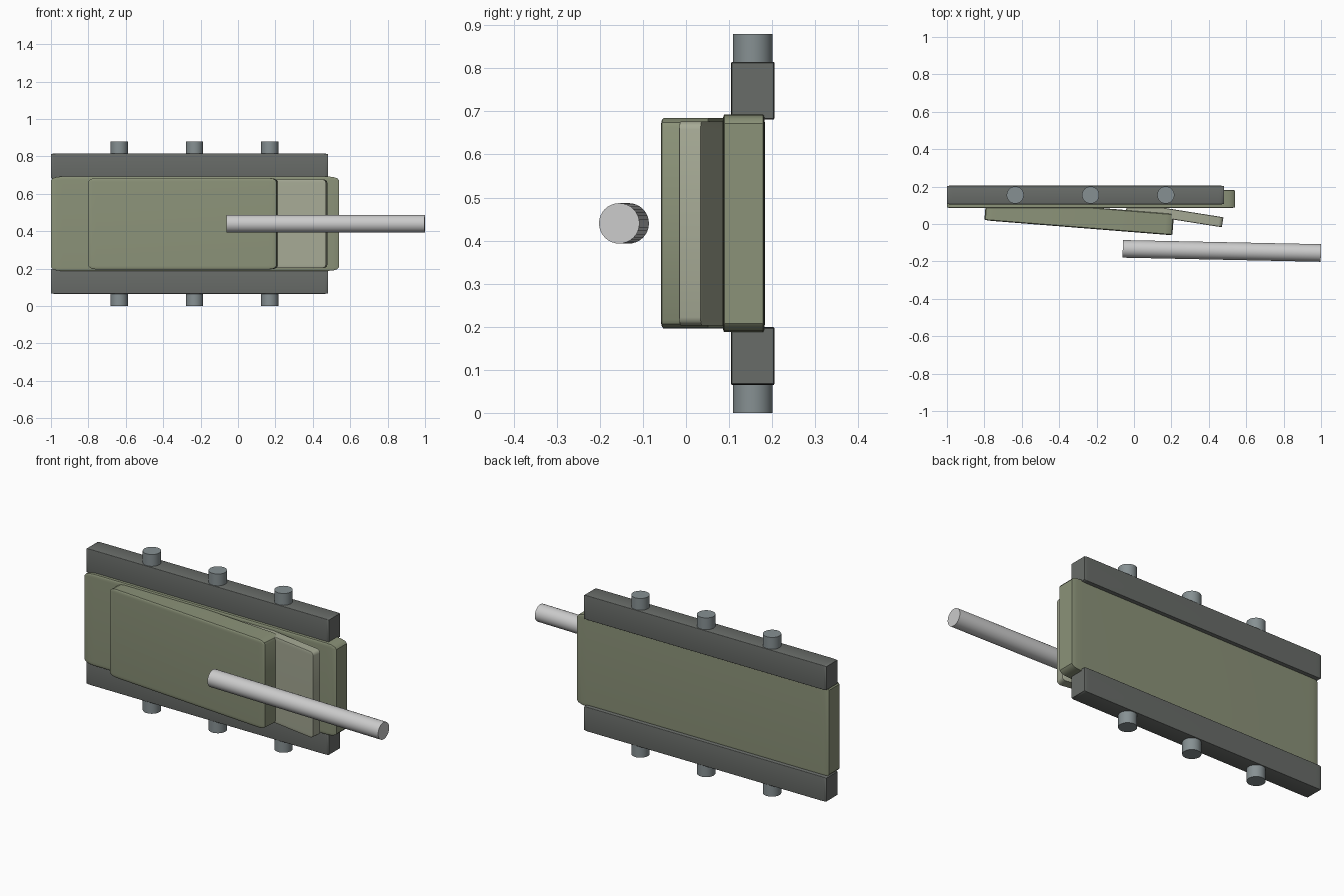
import bpy, bmesh
from math import radians
from mathutils import Vector

if "Cube" in bpy.data.objects:
    bpy.data.objects.remove(bpy.data.objects["Cube"])

MID = 0.44  # height of the symmetry plane


def material(name, rgb):
    m = bpy.data.materials.new(name)
    m.diffuse_color = (*rgb, 1)
    m.use_nodes = True
    m.node_tree.nodes["Principled BSDF"].inputs["Base Color"].default_value = m.diffuse_color
    return m


olive = material("olive", (0.26, 0.29, 0.19))
light_olive = material("light_olive", (0.38, 0.40, 0.30))
dark = material("dark_rubber", (0.14, 0.15, 0.14))
steel = material("steel", (0.24, 0.28, 0.29))


def finish(bm, name, mat):
    mesh = bpy.data.meshes.new(name)
    bm.to_mesh(mesh)
    bm.free()
    ob = bpy.data.objects.new(name, mesh)
    bpy.context.collection.objects.link(ob)
    if mat:
        mesh.materials.append(mat)
    bpy.ops.object.select_all(action='DESELECT')
    ob.select_set(True)
    bpy.context.view_layer.objects.active = ob
    bpy.ops.object.shade_smooth_by_angle(angle=radians(35))
    return ob


def slab(name, loc, size, mat, bevel=0.04, turn=0):
    # bevelled unit cube stretched to size, so the bevel follows the proportions
    bm = bmesh.new()
    bmesh.ops.create_cube(bm, size=1)
    bmesh.ops.bevel(bm, geom=bm.edges[:], offset=bevel, segments=3,
                    profile=0.5, affect='EDGES')
    bmesh.ops.scale(bm, vec=size, verts=bm.verts)
    ob = finish(bm, name, mat)
    ob.location = loc
    ob.rotation_euler.z = radians(turn)
    return ob


def rod(name, a, b, r, mat=None):
    a, b = Vector(a), Vector(b)
    bm = bmesh.new()
    bmesh.ops.create_cone(bm, cap_ends=True, segments=32, radius1=r,
                          radius2=r, depth=(b - a).length)
    ob = finish(bm, name, mat)
    ob.location = (a + b) / 2
    ob.rotation_euler = (b - a).to_track_quat('Z', 'Y').to_euler()
    return ob


# hull, turret and mantlet
slab("hull", (-0.23, 0.134, MID), (1.54, 0.098, 0.505), olive)
slab("turret", (-0.293, 0.037, MID), (1.008, 0.115, 0.488), olive, turn=-4.55)
slab("mantlet", (0.217, 0.05, MID), (0.52, 0.054, 0.474), light_olive, turn=-9)

# gun barrel
rod("barrel", (-0.06, -0.133, MID), (0.999, -0.155, MID), 0.047)

# tracks and wheels on both sides
for side, s in (("lower", -1), ("upper", 1)):
    slab(side + "_track", (-0.26, 0.155, MID + s * 0.308),
         (1.48, 0.1, 0.134), dark, bevel=0.02)
    for i, x in enumerate((-0.635, -0.232, 0.17)):
        rod(f"{side}_wheel_{i + 1}", (x, 0.155, MID + s * 0.34),
            (x, 0.155, MID + s * 0.44), 0.046, steel)
